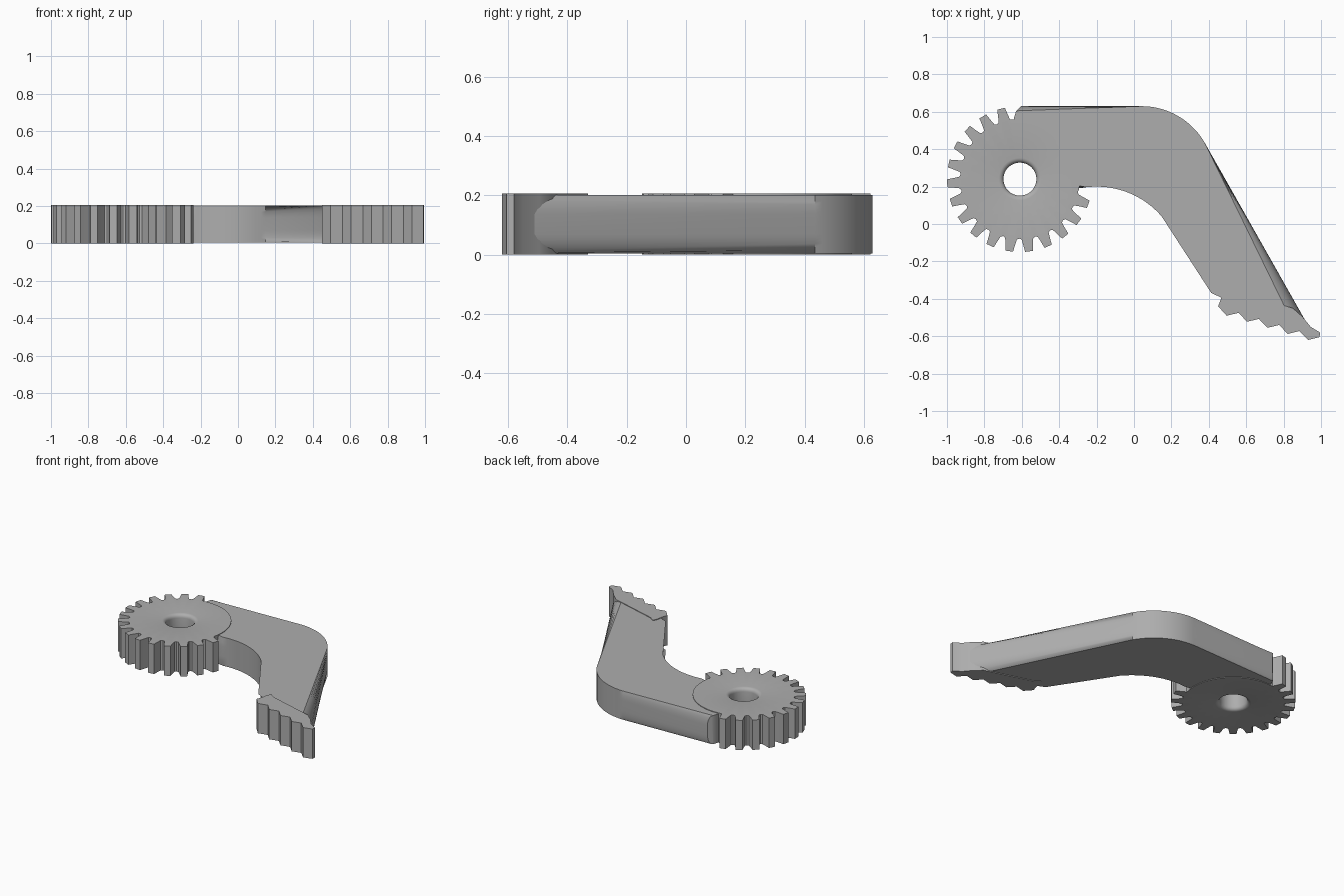
import bpy, bmesh
from math import sin, cos, pi, radians

if "Cube" in bpy.data.objects:
    bpy.data.objects.remove(bpy.data.objects["Cube"])

grey = bpy.data.materials.new("grey")
grey.use_nodes = True
COLOUR = (0.42, 0.42, 0.42, 1)
grey.diffuse_color = COLOUR
grey.node_tree.nodes["Principled BSDF"].inputs["Base Color"].default_value = COLOUR

HEIGHT = 0.206
GEAR_X, GEAR_Y = -0.61, 0.24


def finish(name, bm):
    """Turn a bmesh into a shaded object."""
    bmesh.ops.recalc_face_normals(bm, faces=bm.faces)
    mesh = bpy.data.meshes.new(name)
    bm.to_mesh(mesh)
    bm.free()
    mesh.materials.append(grey)
    obj = bpy.data.objects.new(name, mesh)
    bpy.context.collection.objects.link(obj)
    bpy.ops.object.select_all(action='DESELECT')
    obj.select_set(True)
    bpy.context.view_layer.objects.active = obj
    bpy.ops.object.shade_smooth_by_angle(angle=radians(30))


def prism(outline, z0, z1):
    bm = bmesh.new()
    low = [bm.verts.new((x, y, z0)) for x, y in outline]
    high = [bm.verts.new((x, y, z1)) for x, y in outline]
    bm.faces.new(low[::-1])
    bm.faces.new(high)
    for i in range(len(outline)):
        j = (i + 1) % len(outline)
        bm.faces.new((low[i], low[j], high[j], high[i]))
    return bm, low, high


def arc(cx, cy, r, start, end, steps):
    angles = [radians(start + (end - start) * i / steps) for i in range(steps + 1)]
    return [(cx + r * cos(a), cy + r * sin(a)) for a in angles]


# Gear: toothed rim with a smooth sector where the arm joins, and a rounded bore
TEETH, TOOTHED = 23, 16
ROOT, TIP = 0.32, 0.39
tooth = [(-5.6, ROOT + 0.003), (-4.3, 0.352), (-3.1, TIP), (3.1, TIP),
         (4.3, 0.352), (5.6, ROOT + 0.003), (7.8, ROOT - 0.002)]
rim = []
for t in range(TEETH):
    for offset, r in tooth:
        rim.append((radians(105 + t * 360 / TEETH + offset), r if t < TOOTHED else ROOT))

FILLET = 0.025
bore = [(0.088 + FILLET * (1 - cos(a)), FILLET * (1 - sin(a)))
        for a in (pi / 2 * k / 4 for k in range(4, -1, -1))]
bore += [(r, HEIGHT - z) for r, z in reversed(bore)]

bm = bmesh.new()
rings = []
for r, z in [(None, HEIGHT), (None, 0)] + bore:
    rings.append([bm.verts.new((GEAR_X + (r or rad) * cos(a), GEAR_Y + (r or rad) * sin(a), z))
                  for a, rad in rim])
for k, ring in enumerate(rings):
    following = rings[(k + 1) % len(rings)]
    for i in range(len(rim)):
        j = (i + 1) % len(rim)
        bm.faces.new((ring[i], ring[j], following[j], following[i]))
finish("gear", bm)

# Arm: bent bar with rounded long edges
inner = arc(-0.2, -0.26, 0.46, 101, 41, 14) + [(0.47, -0.335), (0.50, -0.42)]
outer = [(0.935, -0.55)] + arc(0.04, 0.24, 0.39, 30, 90, 14) + [(-0.605, 0.63)]
root = [(-0.63, 0.605), (-0.642, 0.565), (-0.62, 0.45), (-0.42, 0.30), (-0.38, 0.22)]
outline = inner + outer + root
bm, low, high = prism(outline, 0.004, HEIGHT - 0.004)
runs = list(range(len(inner) - 1)) + list(range(len(inner), len(inner) + len(outer) - 1))
edges = [bm.edges.get((ring[i], ring[i + 1])) for ring in (low, high) for i in runs]
bmesh.ops.bevel(bm, geom=edges, offset=0.065, segments=6, profile=0.5, affect='EDGES')
finish("arm", bm)

# Foot: serrated pad at the free end of the arm
foot = [(0.485, -0.33), (0.47, -0.36), (0.465, -0.40), (0.45, -0.44)]
for i in range(5):
    foot += [(0.495 + 0.109 * i, -0.49 - 0.0325 * i),
             (0.56 + 0.108 * i, -0.475 - 0.0325 * i)]
foot += [(0.995, -0.58), (0.945, -0.55), (0.90, -0.495), (0.85, -0.45), (0.52, -0.355)]
finish("foot", prism(foot, 0, HEIGHT)[0])
